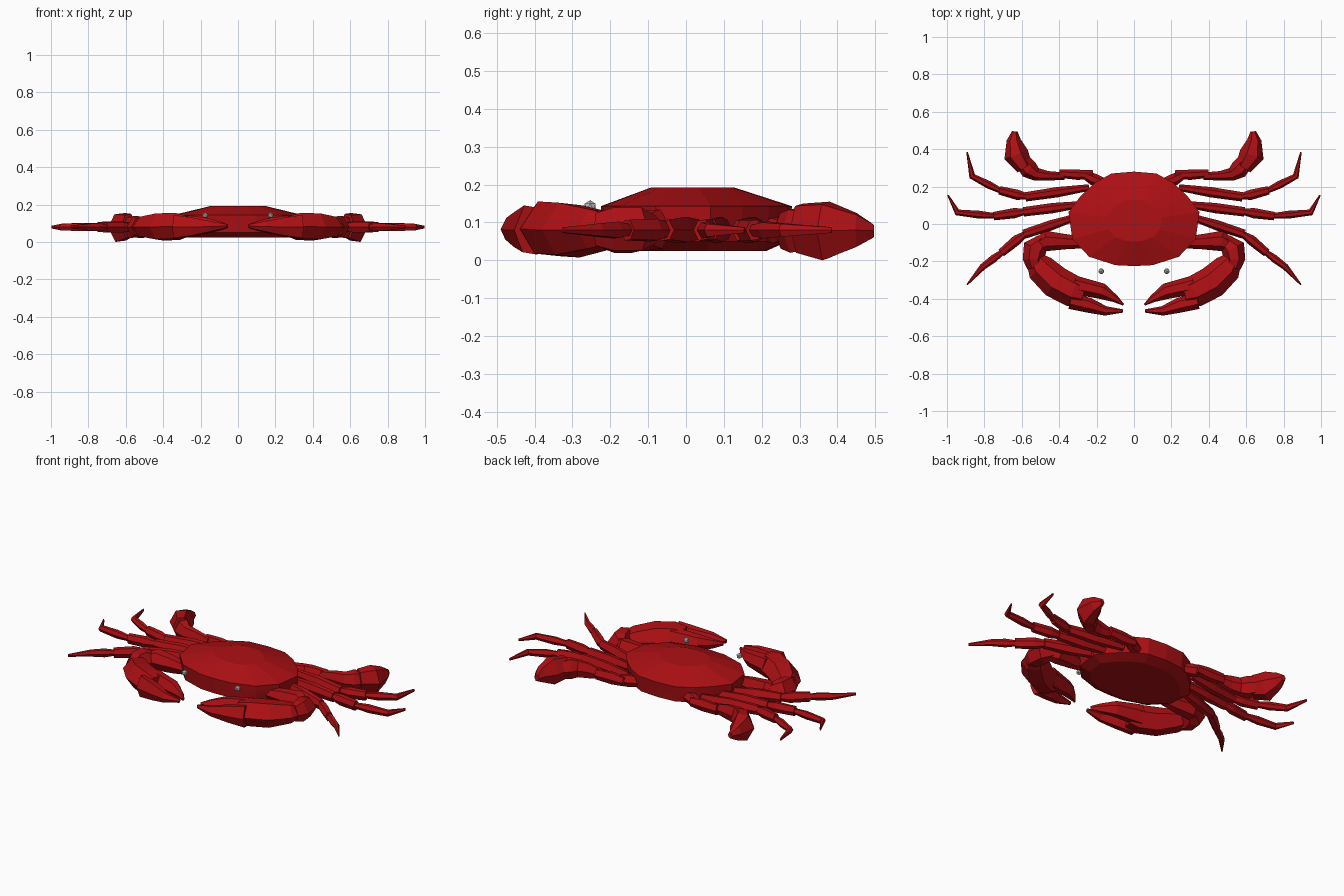
import bpy, bmesh, math
from mathutils import Vector

if "Cube" in bpy.data.objects:
    bpy.data.objects.remove(bpy.data.objects["Cube"])


def material(name, rgb):
    m = bpy.data.materials.new(name)
    m.diffuse_color = (*rgb, 1)
    m.use_nodes = True
    m.node_tree.nodes["Principled BSDF"].inputs["Base Color"].default_value = m.diffuse_color
    return m


RED = material("shell red", (0.42, 0.005, 0.007))
GREY = material("eye grey", (0.55, 0.55, 0.55))


def finish(name, bm, mat, mirror=False):
    bmesh.ops.recalc_face_normals(bm, faces=bm.faces)
    me = bpy.data.meshes.new(name)
    bm.to_mesh(me)
    bm.free()
    me.materials.append(mat)
    ob = bpy.data.objects.new(name, me)
    bpy.context.collection.objects.link(ob)
    if mirror:
        mod = ob.modifiers.new("mirror", 'MIRROR')
        mod.use_clip = False
        mod.use_mirror_merge = False
    return ob


def skin(bm, rings):
    """Bridge equal-length rings of points and cap both ends."""
    vs = [[bm.verts.new(p) for p in r] for r in rings]
    n = len(vs[0])
    for a, b in zip(vs, vs[1:]):
        for i in range(n):
            j = (i + 1) % n
            bm.faces.new((a[i], a[j], b[j], b[i]))
    bm.faces.new(vs[0])
    bm.faces.new(vs[-1])


SECTION = [(1, 0), (.4, 1), (-.5, .9), (-1, 0), (-.4, -1), (.5, -.9)]


def limb(name, segments):
    """Each segment is a list of (x, y, width, height, z) stations; mirrored to both sides."""
    bm = bmesh.new()
    for seg in segments:
        pts = [Vector((s[0], s[1], 0)) for s in seg]
        rings = []
        for i, (x, y, w, h, z) in enumerate(seg):
            d = (pts[min(i + 1, len(pts) - 1)] - pts[max(i - 1, 0)]).normalized()
            side = Vector((-d.y, d.x, 0))
            c = Vector((x, y, z))
            rings.append([c + side * (u * w / 2) + Vector((0, 0, v * h / 2)) for u, v in SECTION])
        skin(bm, rings)
    return finish(name, bm, RED, True)


# carapace: stacked outlines with a flat crown and belly
half = [(.0, -.225), (.10, -.22), (.24, -.175), (.33, -.08), (.35, .065),
        (.285, .15), (.21, .22), (.12, .27), (.0, .28)]
outline = half + [(-x, y) for x, y in reversed(half[1:-1])]
bm = bmesh.new()
skin(bm, [[(x * sx, y * sy + .01 * (1 - sy), z) for x, y in outline]
          for sx, sy, z in [(.80, .75, .025), (.96, .96, .05), (.99, .98, .10),
                            (1, 1, .143), (.42, .44, .192)]])
finish("carapace", bm, RED)

# claw arm
limb("claw_arm", [
    [(.27, -.10, .06, .06, .08), (.36, -.095, .08, .09, .08), (.47, -.09, .11, .11, .08),
     (.51, -.115, .08, .08, .08)],
    [(.485, -.085, .07, .07, .08), (.53, -.13, .13, .12, .08), (.54, -.19, .11, .12, .08),
     (.53, -.235, .08, .09, .08)],
])

# claw palm and its two fingers
limb("claw", [
    [(.53, -.19, .10, .08, .08), (.50, -.235, .155, .11, .08), (.42, -.31, .175, .145, .08),
     (.325, -.36, .17, .145, .083), (.27, -.375, .14, .11, .085)],
    [(.32, -.325, .10, .12, .088), (.17, -.36, .085, .085, .088), (.10, -.40, .04, .05, .086),
     (.056, -.432, .01, .02, .085)],
    [(.34, -.41, .09, .13, .08), (.24, -.435, .08, .10, .08), (.15, -.465, .05, .06, .082),
     (.06, -.465, .018, .02, .085)],
])


def walking_leg(name, a, b, c, d, e):
    """Five joints in plan from hip to tip."""
    z = .08

    def mix(p, q, t):
        return p[0] + (q[0] - p[0]) * t, p[1] + (q[1] - p[1]) * t
    limb(name, [
        [(*a, .035, .05, z), (*mix(a, b, .5), .055, .07, z), (*b, .05, .055, z)],
        [(*mix(a, b, .96), .03, .04, z), (*mix(b, c, .3), .055, .06, z), (*c, .045, .055, z)],
        [(*mix(b, c, .95), .03, .03, z), (*mix(c, d, .4), .042, .045, z), (*d, .035, .036, z),
         (*e, .008, .015, z)],
    ])


walking_leg("front_leg", (.30, .04), (.59, -.055), (.71, -.155), (.81, -.23), (.893, -.325))
walking_leg("middle_leg", (.28, .105), (.59, .065), (.75, .042), (.945, .062), (.995, .155))
walking_leg("rear_leg", (.24, .195), (.58, .145), (.72, .18), (.865, .255), (.893, .385))

# swimming leg ending in a broad paddle
limb("swimming_leg", [
    [(.15, .215, .05, .06, .08), (.22, .24, .065, .07, .08), (.27, .265, .04, .05, .08)],
    [(.22, .265, .045, .05, .08), (.30, .263, .055, .07, .08), (.40, .27, .045, .06, .08)],
    [(.37, .255, .04, .05, .08), (.46, .258, .05, .09, .08), (.52, .265, .07, .10, .08),
     (.56, .29, .10, .12, .08), (.60, .34, .085, .10, .08)],
])
limb("paddle", [
    [(.585, .30, .09, .13, .085), (.63, .37, .135, .155, .0775), (.643, .45, .075, .09, .08),
     (.637, .495, .03, .035, .078)],
])

# eyes: small faceted beads in front of the shell
bm = bmesh.new()
bmesh.ops.create_icosphere(bm, subdivisions=1, radius=.017)
bmesh.ops.translate(bm, verts=bm.verts, vec=(.175, -.253, .142))
finish("eyes", bm, GREY, True)
